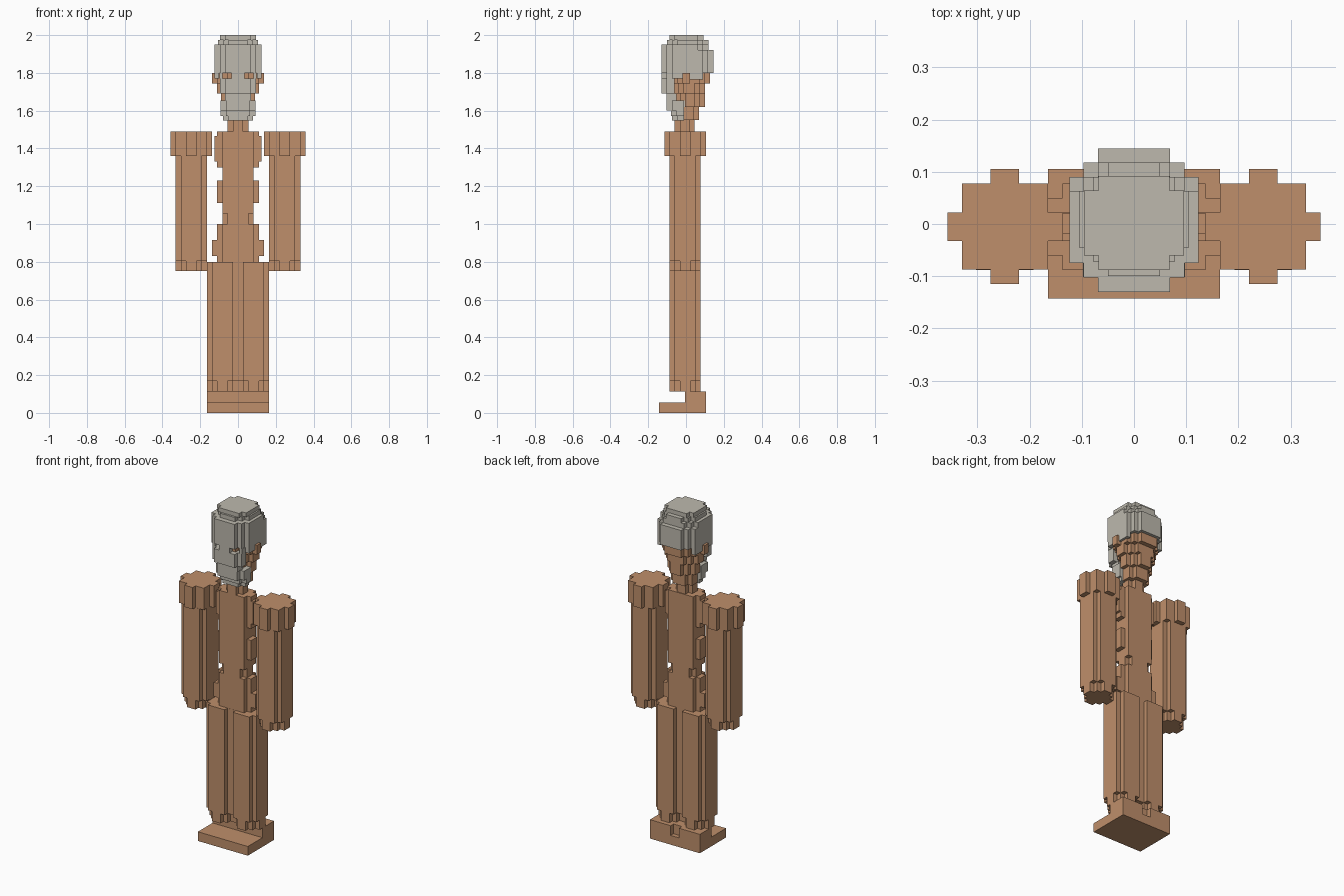
import bpy, bmesh

if "Cube" in bpy.data.objects:
    bpy.data.objects.remove(bpy.data.objects["Cube"], do_unlink=True)

V = 0.0275  # size of one block


def material(name, rgb):
    m = bpy.data.materials.new(name)
    m.diffuse_color = (*rgb, 1)
    m.use_nodes = True
    m.node_tree.nodes["Principled BSDF"].inputs["Base Color"].default_value = (*rgb, 1)
    return m


SKIN = material("warm_brown", (0.52, 0.275, 0.147))
HAIR = material("stone_grey", (0.51, 0.485, 0.42))


def outline(x0, x1, y0, y1, cuts):
    """Rectangle whose corners are cut in stair steps, given in blocks."""
    stair = []
    if cuts:
        stair = [(cuts[0][0] * V, 0)]
        for i, (cx, cy) in enumerate(cuts):
            stair.append((cx * V, cy * V))
            stair.append(((cuts[i + 1][0] if i + 1 < len(cuts) else 0) * V, cy * V))
    else:
        stair = [(0, 0)]
    pts = [(x0 + a, y0 + b) for a, b in reversed(stair)]
    pts += [(x1 - a, y0 + b) for a, b in stair]
    pts += [(x1 - a, y1 - b) for a, b in reversed(stair)]
    pts += [(x0 + a, y1 - b) for a, b in stair]
    return pts


def part(name, mat, layers):
    """One object from layers of (x0, x1, y0, y1, z0, z1, corner cuts)."""
    bm = bmesh.new()
    for x0, x1, y0, y1, z0, z1, cuts in layers:
        pts = outline(x0, x1, y0, y1, cuts)
        face = bm.faces.new([bm.verts.new((x, y, z0)) for x, y in pts])
        ext = bmesh.ops.extrude_face_region(bm, geom=[face], use_keep_orig=True)
        top = [g for g in ext["geom"] if isinstance(g, bmesh.types.BMVert)]
        bmesh.ops.translate(bm, verts=top, vec=(0, 0, z1 - z0))
    bmesh.ops.recalc_face_normals(bm, faces=bm.faces[:])
    me = bpy.data.meshes.new(name)
    bm.to_mesh(me)
    bm.free()
    me.materials.append(mat)
    ob = bpy.data.objects.new(name, me)
    bpy.context.collection.objects.link(ob)
    return ob


def pair(name, mat, layers):
    """A left part and its mirrored right twin."""
    part("left_" + name, mat, layers)
    part("right_" + name, mat, [(-b, -a, *rest) for a, b, *rest in layers])


def centred(layers):
    return [(-h, h, *rest) for h, *rest in layers]


ONE = [(1, 1)]
ROUND = [(2, 1), (1, 2)]
NUBS = [(3, 1), (1, 3)]

# Base: flat slab with a raised heel block
part("foot_slab", SKIN, centred([(0.165, -0.143, 0.105, 0, 0.055, [])]))
part("heel_block", SKIN, centred([(0.165, -0.005, 0.0775, 0.055, 0.113, [])]))
pair("heel", SKIN, [(0.0275, 0.165, 0.0775, 0.105, 0.055, 0.113, [])])

# Legs, rounder at the ankle
pair("leg", SKIN, [
    (0, 0.165, -0.088, 0.0775, 0.113, 0.17, ROUND),
    (0, 0.165, -0.088, 0.0775, 0.17, 0.80, ONE)])

# Arms, rounder at the hand, with a wide shoulder cap
pair("arm", SKIN, [
    (0.165, 0.33, -0.088, 0.0775, 0.75, 0.805, ROUND),
    (0.165, 0.33, -0.088, 0.0775, 0.805, 1.36, ONE)])
pair("shoulder", SKIN, [(0.1375, 0.3575, -0.115, 0.105, 1.36, 1.49, NUBS)])

# Torso core with narrower side steps for hips, ribs and chest
part("torso", SKIN, centred([
    (0.0825, -0.06, 0.05, 0.80, 1.0, []),
    (0.0825, -0.06, 0.05, 1.0, 1.055, ONE),
    (0.0825, -0.06, 0.05, 1.055, 1.49, [])]))
for label, half, z0, z1 in [("lower_hip", 0.11, 0.80, 0.83), ("hip", 0.1375, 0.83, 0.915),
                            ("belly", 0.11, 0.915, 1.0), ("rib", 0.11, 1.11, 1.23),
                            ("upper_rib", 0.11, 1.30, 1.33), ("chest", 0.124, 1.33, 1.465),
                            ("collar", 0.11, 1.465, 1.49)]:
    pair(label, SKIN, [(0.0825, half, -0.033, 0.0225, z0, z1, [])])

# Neck and bare part of the head
part("neck", SKIN, centred([(0.055, -0.06, 0.045, 1.49, 1.56, ONE)]))
part("head", SKIN, centred([
    (0.069, -0.045, 0.07, 1.55, 1.62, ONE),
    (0.09, -0.06, 0.10, 1.62, 1.69, ROUND),
    (0.11, -0.07, 0.10, 1.69, 1.745, ROUND),
    (0.11, -0.10, 0.127, 1.745, 1.80, ROUND)]))
pair("ear", SKIN, [(0.11, 0.1375, -0.018, 0.02, 1.745, 1.80, [])])

# Hair cap
part("hair", HAIR, centred([
    (0.124, -0.13, 0.145, 1.80, 1.92, ROUND),
    (0.124, -0.13, 0.118, 1.92, 1.95, ROUND),
    (0.105, -0.10, 0.118, 1.95, 1.975, ROUND),
    (0.096, -0.088, 0.092, 1.975, 2.0, ONE)]))
pair("side_hair", HAIR, [
    (0.10, 0.124, -0.073, -0.018, 1.77, 1.80, []),
    (0.10, 0.124, 0.02, 0.09, 1.765, 1.80, [])])

# Face mask with nose bridge, leaving the eyes bare
part("face", HAIR, centred([
    (0.035, -0.13, -0.09, 1.77, 1.80, []),
    (0.069, -0.13, -0.09, 1.69, 1.77, []),
    (0.096, -0.102, -0.06, 1.69, 1.77, []),
    (0.069, -0.102, -0.05, 1.655, 1.69, [])]))
pair("temple", HAIR, [(0.082, 0.098, -0.102, -0.07, 1.77, 1.80, [])])

# Beard
part("beard", HAIR, centred([
    (0.092, -0.102, 0.018, 1.60, 1.655, ONE),
    (0.092, -0.08, 0.018, 1.572, 1.60, ONE),
    (0.08, -0.073, 0.018, 1.548, 1.572, ONE)]))
